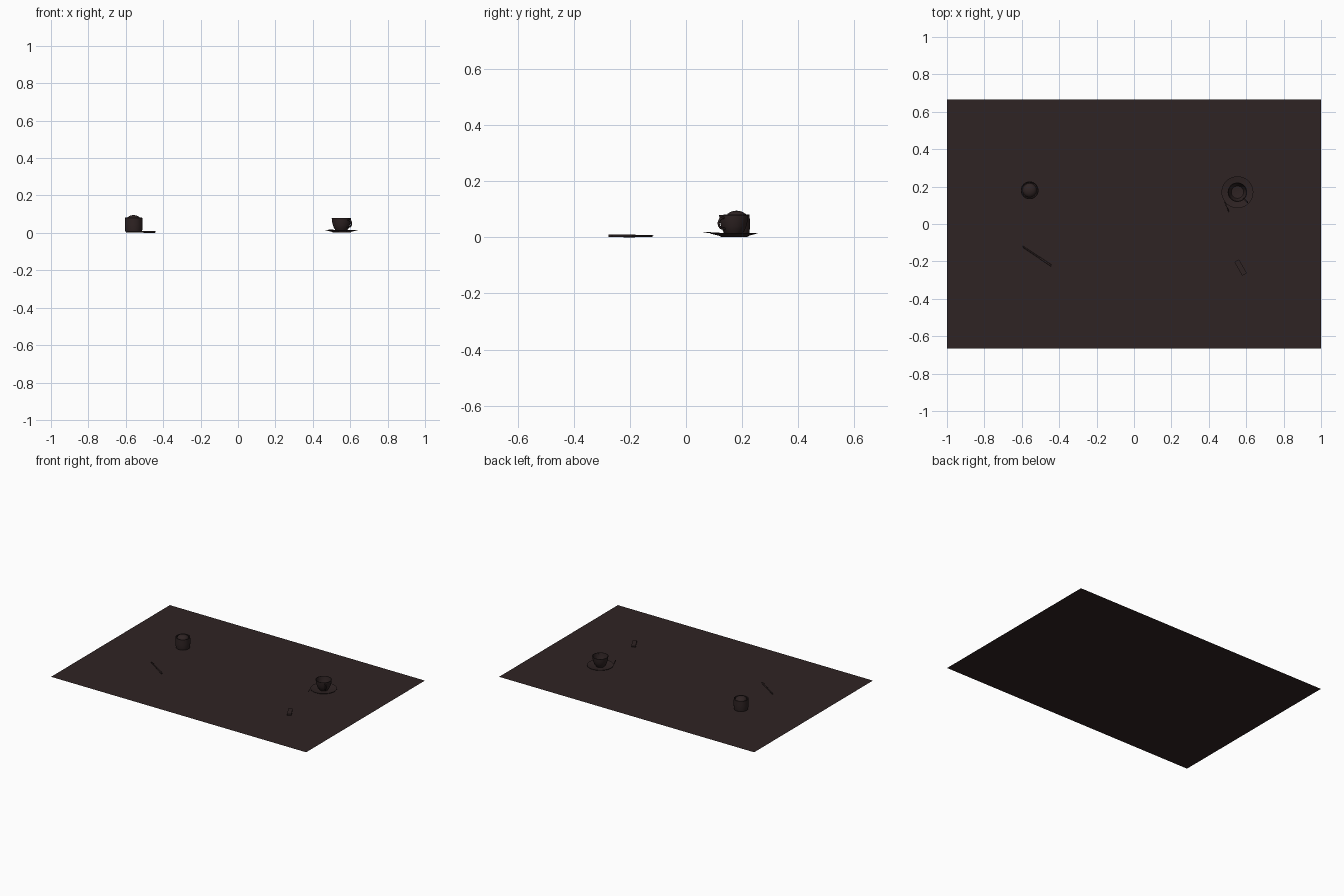
import bpy, bmesh, math
from mathutils import Vector

if "Cube" in bpy.data.objects:
    bpy.data.objects.remove(bpy.data.objects["Cube"])

mat = bpy.data.materials.new("dark_brown")
mat.diffuse_color = (0.028, 0.017, 0.017, 1)
mat.use_nodes = True
mat.node_tree.nodes["Principled BSDF"].inputs["Base Color"].default_value = mat.diffuse_color


def finish(name, bm, loc=(0, 0, 0), rot=0, smooth=True):
    bmesh.ops.recalc_face_normals(bm, faces=bm.faces)
    me = bpy.data.meshes.new(name)
    bm.to_mesh(me)
    bm.free()
    me.materials.append(mat)
    ob = bpy.data.objects.new(name, me)
    bpy.context.collection.objects.link(ob)
    ob.location = loc
    ob.rotation_euler[2] = rot
    if smooth:
        bpy.ops.object.select_all(action='DESELECT')
        ob.select_set(True)
        bpy.context.view_layer.objects.active = ob
        bpy.ops.object.shade_smooth_by_angle(angle=math.radians(40))
    return ob


def lathe(name, profile, loc, n=40):
    # spin an (r, z) profile about the vertical axis
    bm = bmesh.new()
    vs = [bm.verts.new((r, 0, z)) for r, z in profile]
    es = [bm.edges.new(p) for p in zip(vs, vs[1:])]
    bmesh.ops.spin(bm, geom=vs + es, axis=(0, 0, 1), cent=(0, 0, 0),
                   angle=2 * math.pi, steps=n, use_duplicate=False)
    bmesh.ops.remove_doubles(bm, verts=bm.verts, dist=1e-5)
    return finish(name, bm, loc)


def tube(name, pts, radii, loc=(0, 0, 0), rot=0, n=12, flat=1.0):
    # sweep a round section along points lying in the local xz plane
    bm = bmesh.new()
    rings = []
    for i, (x, z) in enumerate(pts):
        a, b = pts[max(i - 1, 0)], pts[min(i + 1, len(pts) - 1)]
        t = Vector((b[0] - a[0], 0, b[1] - a[1])).normalized()
        side, up = Vector((0, 1, 0)), t.cross(Vector((0, 1, 0)))
        rings.append([bm.verts.new(Vector((x, 0, z)) + radii[i] * (
            side * math.cos(k * 2 * math.pi / n) + up * flat * math.sin(k * 2 * math.pi / n)))
            for k in range(n)])
    for a, b in zip(rings, rings[1:]):
        for k in range(n):
            bm.faces.new((a[k], a[(k + 1) % n], b[(k + 1) % n], b[k]))
    bm.faces.new(rings[0])
    bm.faces.new(rings[-1])
    return finish(name, bm, loc, rot)


# table top sheet
bm = bmesh.new()
bm.faces.new([bm.verts.new((x, y, 0)) for x, y in
              ((-1, -.665), (1, -.665), (1, .665), (-1, .665))])
finish("table_sheet", bm, smooth=False)

# jar with a domed top
jar = (-0.558, 0.18, 0)
lathe("jar_body", [(0, .001), (.038, .001), (.044, .005), (.047, .02), (.0475, .045),
                   (.047, .079), (.045, .081), (.042, .079), (.041, .07), (0, .07)], jar)
lathe("jar_dome", [(.038 * math.cos(a), .07 + .025 * math.sin(a))
                   for a in [i * math.pi / 16 for i in range(8)]] + [(0, .095)], jar)

# saucer and cup
cup = (0.553, 0.17, 0)
lathe("saucer", [(0, .002), (.045, .002), (.05, .005), (.085, .014), (.085, .016),
                 (.05, .009), (.035, .007), (0, .007)], cup)
lathe("cup", [(0, .008), (.028, .008), (.03, .013), (.038, .022), (.045, .04), (.05, .06),
              (.052, .079), (.049, .079), (.046, .06), (.041, .04), (.033, .023), (0, .018)], cup)
arc = [math.radians(100 - i * 20) for i in range(11)]
tube("cup_handle", [(.05 + .026 * math.cos(a), .05 + .02 * math.sin(a)) for a in arc],
     [.004] * 11, cup, math.radians(-45))

# spoon resting on the saucer
tube("spoon_handle", [(0, .016), (.03, .017), (.06, .018)], [.002, .002, .003],
     (0.485, 0.118, 0), math.radians(-67), flat=.5)

# pen
p0, p1 = Vector((-0.6, -0.117)), Vector((-0.442, -0.223))
d = p1 - p0
L = d.length
tube("pen", [(0, .005), (.012, .005), (L * .6, .005), (L * .61, .005), (L - .002, .005), (L, .005)],
     [.001, .004, .004, .0048, .0048, .004], (p0.x, p0.y, 0), math.atan2(d.y, d.x))

# small paper packet
bm = bmesh.new()
bmesh.ops.create_cube(bm, size=1)
for v in bm.verts:
    v.co = (v.co.x * .085, v.co.y * .028, .006 + v.co.z * .009)
finish("paper_packet", bm, (0.57, -0.233, 0), math.radians(-60), smooth=False)
